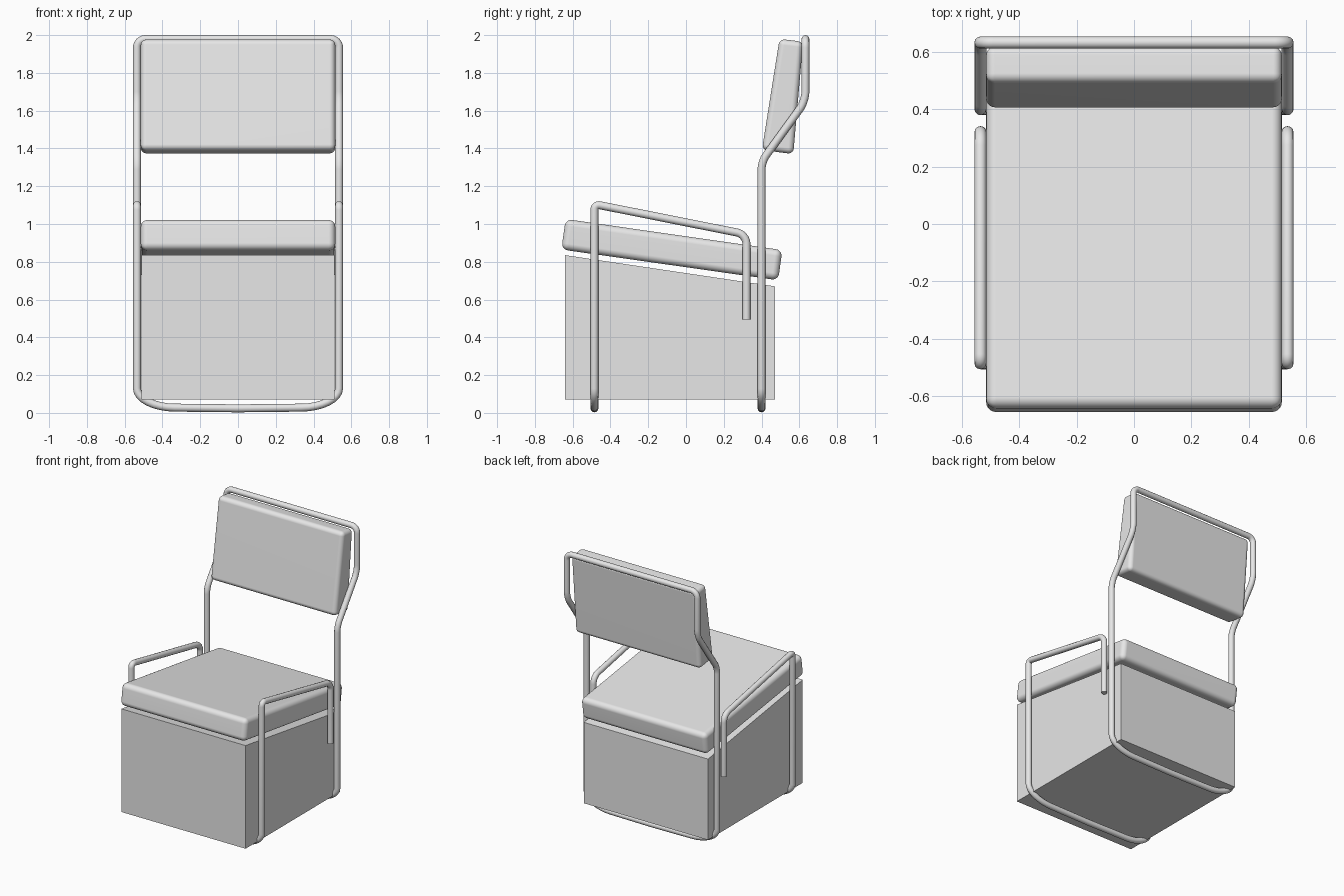
import bpy, bmesh, math
from mathutils import Vector

if "Cube" in bpy.data.objects:
    bpy.data.objects.remove(bpy.data.objects["Cube"], do_unlink=True)

grey = bpy.data.materials.new("light_grey")
grey.use_nodes = True
grey.diffuse_color = (0.8, 0.8, 0.8, 1)
grey.node_tree.nodes["Principled BSDF"].inputs["Base Color"].default_value = (0.8, 0.8, 0.8, 1)

TUBE_R = 0.021
RAIL_X = 0.535


def prism(name, profile, half_width, bevel=0.0):
    """Extrude a side profile of (y, z) points across x, optionally rounding the edges."""
    bm = bmesh.new()
    sides = [[bm.verts.new((x, y, z)) for y, z in profile] for x in (-half_width, half_width)]
    bm.faces.new(sides[0])
    bm.faces.new(sides[1][::-1])
    n = len(profile)
    for i in range(n):
        j = (i + 1) % n
        bm.faces.new((sides[0][i], sides[1][i], sides[1][j], sides[0][j]))
    bmesh.ops.recalc_face_normals(bm, faces=bm.faces)
    mesh = bpy.data.meshes.new(name)
    bm.to_mesh(mesh)
    bm.free()
    mesh.materials.append(grey)
    obj = bpy.data.objects.new(name, mesh)
    bpy.context.collection.objects.link(obj)
    if bevel:
        mod = obj.modifiers.new("rounded_edges", 'BEVEL')
        mod.width, mod.segments = bevel, 5
        mod.limit_method = 'NONE'
        mesh.shade_smooth()
        normals = obj.modifiers.new("flat_panels", 'WEIGHTED_NORMAL')
        normals.keep_sharp = True
    return obj


def rounded(path, steps=8):
    """Round each inner corner; entries are (point, cut before, cut after)."""
    pts = [Vector(p[0]) for p in path]
    out = [pts[0]]
    for i in range(1, len(pts) - 1):
        c = pts[i]
        a = c + (pts[i - 1] - c).normalized() * path[i][1]
        b = c + (pts[i + 1] - c).normalized() * path[i][2]
        # quarter-ellipse weights between the two tangent points
        for k in range(steps + 1):
            t = math.pi / 2 * k / steps
            out.append(c + (a - c) * (1 - math.sin(t)) + (b - c) * (1 - math.cos(t)))
    return out + [pts[-1]]


def tube(name, points):
    curve = bpy.data.curves.new(name, 'CURVE')
    curve.dimensions = '3D'
    curve.bevel_depth = TUBE_R
    curve.bevel_resolution = 4
    curve.use_fill_caps = True
    spline = curve.splines.new('POLY')
    spline.points.add(len(points) - 1)
    for sp, p in zip(spline.points, points):
        sp.co = (*p, 1)
    spline.use_smooth = True
    curve.materials.append(grey)
    obj = bpy.data.objects.new(name, curve)
    bpy.context.collection.objects.link(obj)
    return obj


def mirrored(half):
    """Complete a half path that ends on the centre plane."""
    return half + [Vector((-p.x, p.y, p.z)) for p in reversed(half[:-1])]


# Base block under the seat
prism("base_box", [(-0.64, 0.07), (0.47, 0.07), (0.47, 0.67), (-0.64, 0.835)], 0.51)

# Upholstered parts
prism("seat_cushion", [(-0.66, 0.865), (0.488, 0.702), (0.51, 0.862), (-0.637, 1.026)], 0.515, 0.035)
prism("backrest_cushion", [(0.402, 1.392), (0.568, 1.37), (0.62, 1.965), (0.495, 1.98)], 0.515, 0.03)

# Front legs, armrests and floor bar bent from one tube
X = RAIL_X
arm_half = rounded([
    ((X, 0.32, 0.495), 0, 0),
    ((X, 0.32, 0.945), 0.05, 0.05),
    ((X, -0.485, 1.105), 0.03, 0.03),
    ((X, -0.485, 0.03), 0.1, 0.2),
    ((0, -0.485, 0.024), 0, 0)])
tube("armrest_frame", mirrored(arm_half))

# Back legs and backrest hoop bent from one closed loop
back_half = rounded([
    ((0, 0.4, 0.024), 0, 0),
    ((X, 0.4, 0.03), 0.2, 0.1),
    ((X, 0.4, 1.33), 0.04, 0.04),
    ((X, 0.632, 1.65), 0.05, 0.05),
    ((X, 0.632, 1.979), 0.045, 0.045),
    ((0, 0.632, 1.979), 0, 0)])
back_frame = tube("back_frame", mirrored(back_half)[:-1])
back_frame.data.splines[0].use_cyclic_u = True
